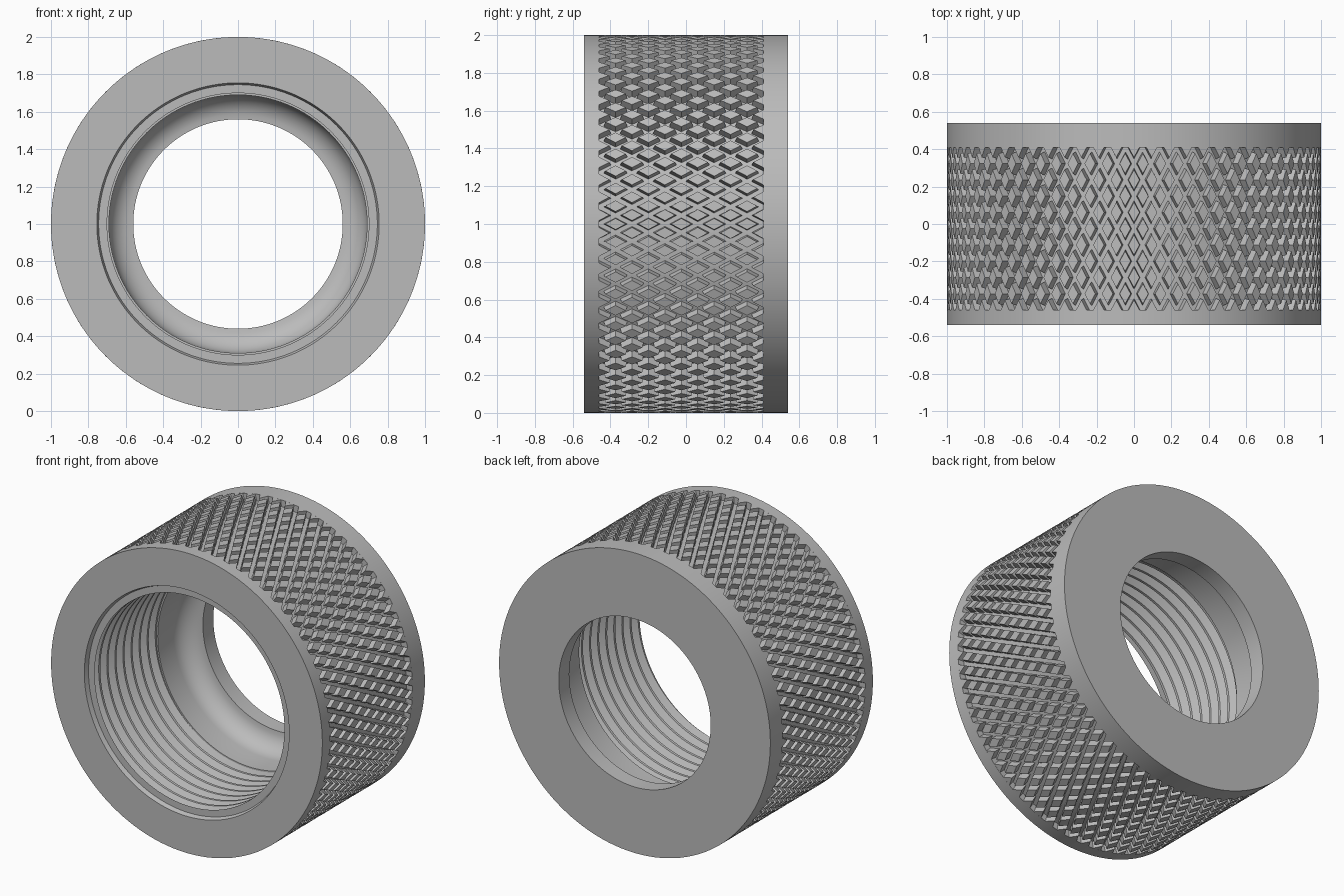
import bpy, bmesh, math
from math import pi, cos, sin

if "Cube" in bpy.data.objects:
    bpy.data.objects.remove(bpy.data.objects["Cube"], do_unlink=True)

steel = bpy.data.materials.new("brushed grey steel")
steel.use_nodes = True
GREY = (0.5, 0.5, 0.5, 1)
steel.diffuse_color = GREY
steel.node_tree.nodes["Principled BSDF"].inputs["Base Color"].default_value = GREY

FRONT, BACK = -0.54, 0.54
KNURL_FRONT, KNURL_BACK = -0.46, 0.41
SEGS = 128


def ring_point(angle, y, r):
    return (r * cos(angle), y, 1 + r * sin(angle))


def finish(name, bm, smooth):
    bmesh.ops.remove_doubles(bm, verts=bm.verts, dist=0.0002)
    mesh = bpy.data.meshes.new(name)
    bm.to_mesh(mesh)
    bm.free()
    mesh.materials.append(steel)
    ob = bpy.data.objects.new(name, mesh)
    bpy.context.collection.objects.link(ob)
    if smooth:
        bpy.ops.object.select_all(action='DESELECT')
        ob.select_set(True)
        bpy.context.view_layer.objects.active = ob
        bpy.ops.object.shade_smooth_by_angle(angle=math.radians(30))
    return ob


def grid(name, rows, place):
    """Wrap rows of points round the axis; place(row, angle) gives (y, radius)."""
    bm = bmesh.new()
    v = [[bm.verts.new(ring_point(2 * pi * a / SEGS, *place(k, 2 * pi * a / SEGS)))
          for a in range(SEGS + 1)] for k in range(rows)]
    for k in range(rows - 1):
        for a in range(SEGS):
            bm.faces.new((v[k][a], v[k][a + 1], v[k + 1][a + 1], v[k + 1][a]))
    return finish(name, bm, True)


def lathe(name, profile):
    return grid(name, len(profile), lambda k, angle: profile[k])


# Thread: rows follow the helix and stop at the two ends
PITCH, MINOR, MAJOR = 0.085, 0.70, 0.745
T0, T1 = FRONT + 0.03, 0.14
FLATS = ((0, MINOR), (0.2, MINOR), (0.55, MAJOR), (0.65, MAJOR))
TURNS = math.ceil((T1 - T0) / PITCH) + 1


def thread_point(k, angle):
    part, radius = FLATS[k % 4]
    y = T0 + PITCH * (k // 4 - 1 + part + angle / (2 * pi))
    return min(max(y, T0), T1), radius


grid("internal_thread", TURNS * 4 + 1, thread_point)

# Knurl: raised diamonds between two crossing sets of grooves
COUNT, ROWS, DEPTH = 66, 5, 0.045
FLOOR = 1 - DEPTH
MID, PERIOD = (KNURL_FRONT + KNURL_BACK) / 2, (KNURL_BACK - KNURL_FRONT) / ROWS
bm = bmesh.new()
for col in range(-ROWS, ROWS + 1):
    for m in range(COUNT):
        around = m + (col % 2) / 2
        rings = []
        for size, r in ((1, FLOOR), (0.72, FLOOR), (0.62, 1)):
            rings.append([bm.verts.new(ring_point(
                2 * pi * (around + size * du / 2) / COUNT,
                MID + PERIOD * (col + size * dv) / 2, r))
                for du, dv in ((1, 0), (0, 1), (-1, 0), (0, -1))])
        for lower, upper in zip(rings, rings[1:]):
            for i in range(4):
                j = (i + 1) % 4
                bm.faces.new((lower[i], lower[j], upper[j], upper[i]))
        bm.faces.new(rings[-1])
for y, side in ((KNURL_FRONT, -1), (KNURL_BACK, 1)):
    bmesh.ops.bisect_plane(bm, geom=bm.verts[:] + bm.edges[:] + bm.faces[:],
                           plane_co=(0, y, 0), plane_no=(0, side, 0), clear_outer=True)
bmesh.ops.recalc_face_normals(bm, faces=bm.faces)
finish("knurled_grip", bm, False)

# Plain bands and end faces
lathe("front_collar", [(KNURL_FRONT, FLOOR), (KNURL_FRONT, 1), (FRONT, 1), (FRONT, 0.755),
                       (T0, 0.745), (T0, MINOR)])
bowl = [(0.30 + 0.13 * sin(t * pi / 16), 0.56 + 0.13 * cos(t * pi / 16)) for t in range(9)]
lathe("back_collar_and_bowl", [(T1, MAJOR), (T1, 0.69)] + bowl
      + [(BACK, 0.56), (BACK, 1), (KNURL_BACK, 1), (KNURL_BACK, FLOOR)])
